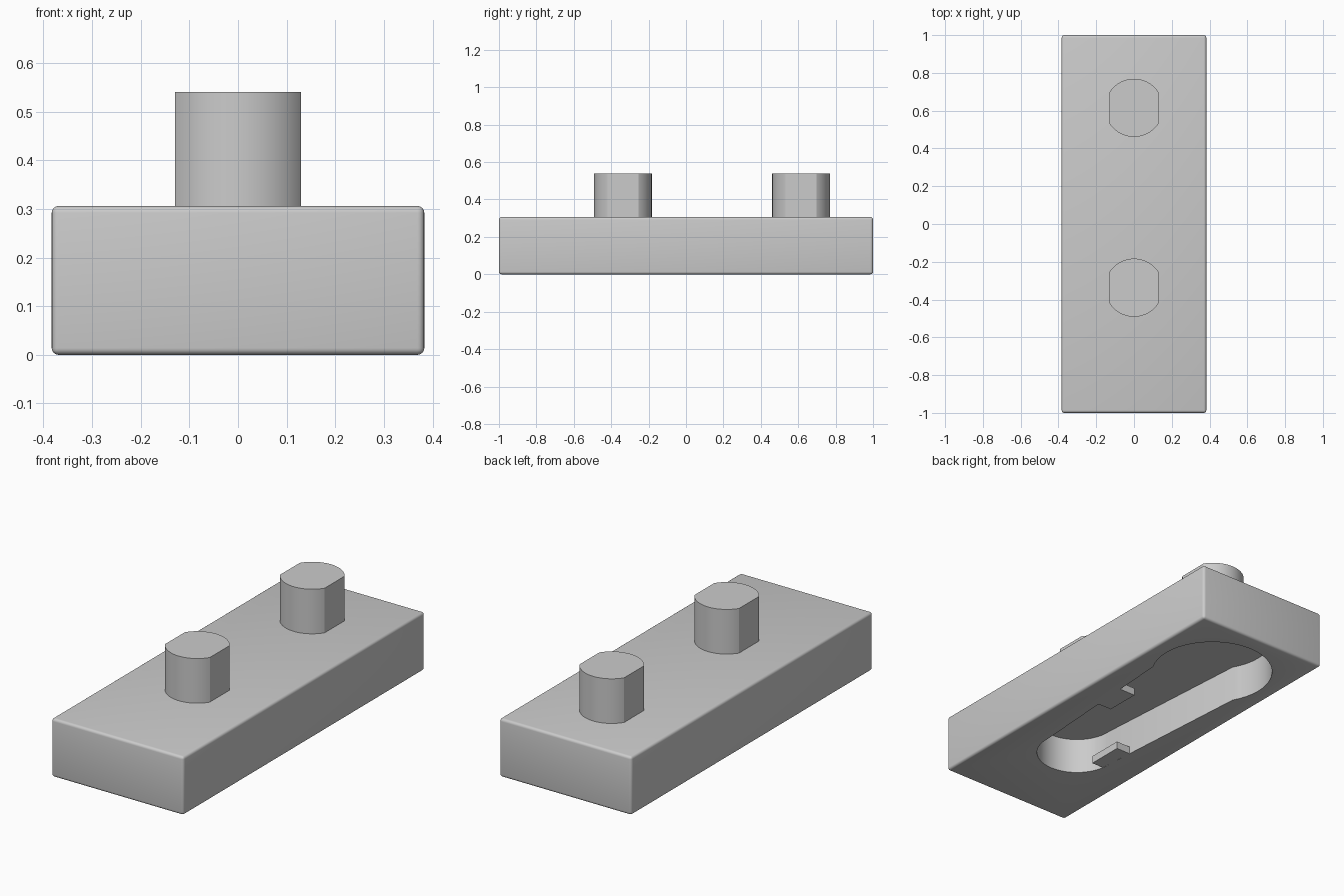
import bpy, bmesh
from math import sin, cos, atan2, asin, pi

cube = bpy.data.objects.get("Cube")
if cube:
    bpy.data.objects.remove(cube, do_unlink=True)

grey = bpy.data.materials.new("plain_grey")
grey.use_nodes = True
colour = (0.6, 0.6, 0.6, 1)
grey.diffuse_color = colour
grey.node_tree.nodes["Principled BSDF"].inputs["Base Color"].default_value = colour


def make_object(name, bm):
    bmesh.ops.recalc_face_normals(bm, faces=bm.faces)
    mesh = bpy.data.meshes.new(name)
    bm.to_mesh(mesh)
    bm.free()
    mesh.materials.append(grey)
    obj = bpy.data.objects.new(name, mesh)
    bpy.context.collection.objects.link(obj)
    return obj


def activate(obj):
    bpy.ops.object.select_all(action="DESELECT")
    obj.select_set(True)
    bpy.context.view_layer.objects.active = obj


def smooth(obj):
    activate(obj)
    bpy.ops.object.shade_smooth_by_angle(angle=pi / 6)


def box(name, x, y, z, bevel=0):
    """Box from three (low, high) ranges, with optional rounded edges."""
    bm = bmesh.new()
    bmesh.ops.create_cube(bm, size=1)
    for v in bm.verts:
        v.co = [r[0] if c < 0 else r[1] for c, r in zip(v.co, (x, y, z))]
    if bevel:
        bmesh.ops.bevel(bm, geom=bm.edges[:], offset=bevel, segments=4,
                        profile=0.5, affect="EDGES")
    return make_object(name, bm)


def arc(cy, r, start, end, steps=32):
    return [(r * cos(start + (end - start) * i / steps),
             cy + r * sin(start + (end - start) * i / steps))
            for i in range(steps + 1)]


def prism(name, outline, z0, z1):
    bm = bmesh.new()
    face = bm.faces.new([bm.verts.new((x, y, z0)) for x, y in outline])
    top = bmesh.ops.extrude_face_region(bm, geom=[face])["geom"]
    for v in top:
        if isinstance(v, bmesh.types.BMVert):
            v.co.z = z1
    return make_object(name, bm)


# Rounded base block
HALF, HEIGHT = 0.383, 0.306
base = box("base_block", (-HALF, HALF), (-1, 1), (0, HEIGHT), 0.014)

# Keyhole-shaped pocket in the underside: wide end, tapered sides, narrow end
kink = atan2(-0.15, 0.26)
outline = arc(0.61, 0.3, kink, pi - kink) + arc(-0.445, 0.2, pi - 0.06, 2 * pi + 0.06)
cutter = prism("pocket_cutter", outline, -0.1, 0.19)
cutter.hide_render = True
cut = base.modifiers.new("pocket", "BOOLEAN")
cut.operation, cut.solver, cut.object = "DIFFERENCE", "EXACT", cutter
activate(base)
bpy.ops.object.modifier_apply(modifier=cut.name)
bpy.data.objects.remove(cutter, do_unlink=True)
smooth(base)

# Thin retaining tabs at the pocket mouth
box("left_tab", (0.148, 0.25), (-0.005, 0.18), (0.0005, 0.04))
box("right_tab", (-0.24, -0.128), (-0.478, -0.285), (0.0005, 0.04))

# Round pegs with two flattened sides
RADIUS, FLAT = 0.154, 0.13
side = pi / 2 - asin(FLAT / RADIUS)
for name, y in (("front_peg", -0.337), ("back_peg", 0.615)):
    profile = arc(y, RADIUS, side, pi - side) + arc(y, RADIUS, pi + side, 2 * pi - side)
    smooth(prism(name, profile, HEIGHT - 0.02, 0.54))
